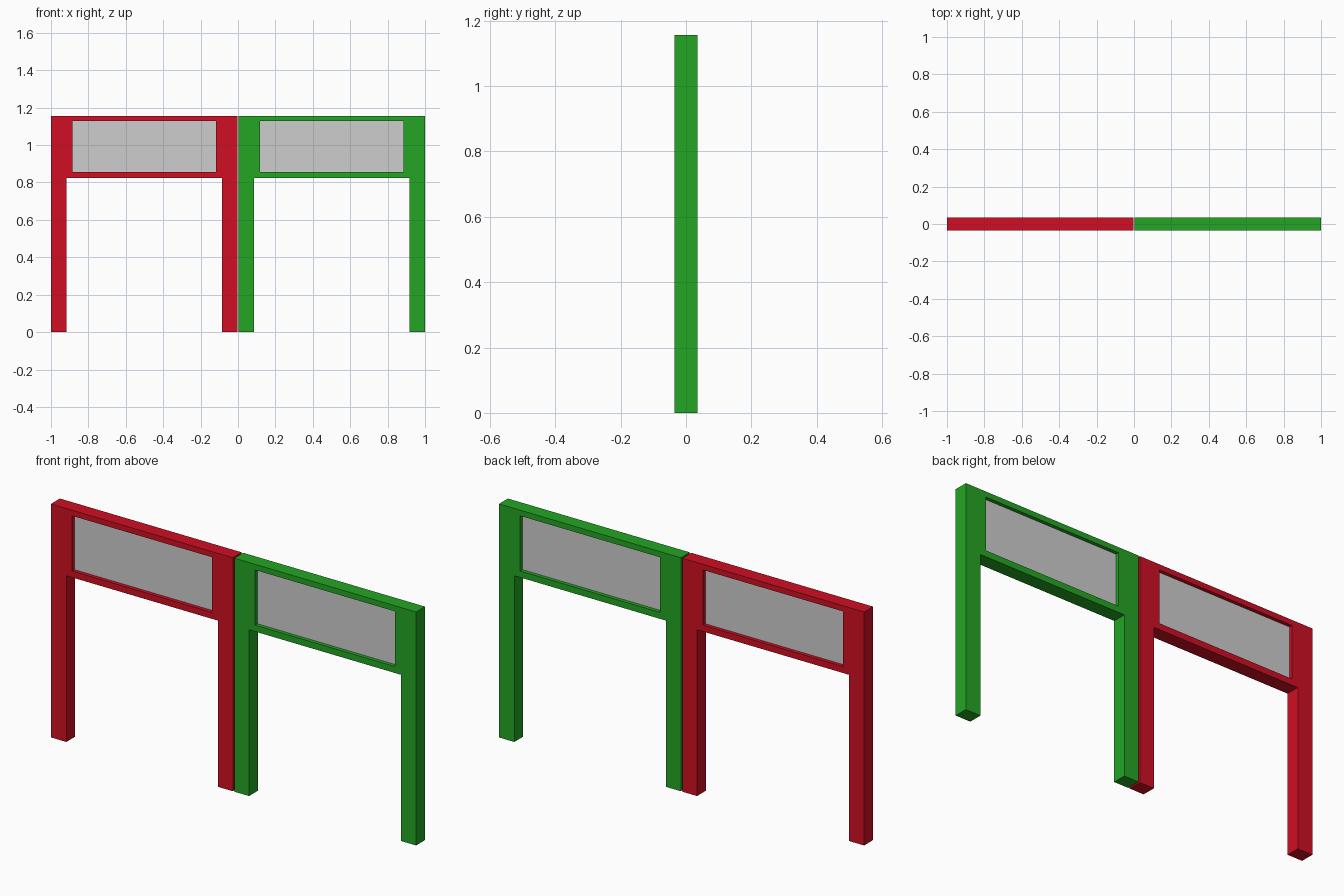
import bpy
import bmesh
from mathutils import Vector

cube = bpy.data.objects.get("Cube")
if cube:
    bpy.data.objects.remove(cube, do_unlink=True)


def material(name, srgb):
    linear = [((c / 255 + 0.055) / 1.055) ** 2.4 for c in srgb]
    mat = bpy.data.materials.new(name)
    mat.use_nodes = True
    mat.diffuse_color = (*linear, 1)
    bsdf = mat.node_tree.nodes["Principled BSDF"]
    bsdf.inputs["Base Color"].default_value = (*linear, 1)
    bsdf.inputs["Roughness"].default_value = 0.7
    return mat


RED = material("red paint", (208, 15, 35))
GREEN = material("green paint", (36, 165, 36))
GREY = material("light grey panel", (206, 206, 206))

# Overall sizes of one gate
INNER, OUTER, LEG = 0.004, 1.0, 0.081
TOP, BEAM_BOTTOM = 1.156, 0.823
WIN_X0, WIN_X1, WIN_Z0, WIN_Z1 = 0.118, 0.884, 0.855, 1.128
DEPTH, PANEL_DEPTH = 0.07, 0.034


def extruded_profile(name, loops, depth, side, mat):
    """Fill the outline loops in the xz plane and extrude them along y."""
    bm = bmesh.new()
    edges = []
    for loop in loops:
        verts = [bm.verts.new((side * x, -depth / 2, z)) for x, z in loop]
        for a, b in zip(verts, verts[1:] + verts[:1]):
            edges.append(bm.edges.new((a, b)))
    bmesh.ops.triangle_fill(bm, edges=edges, use_beauty=True)
    result = bmesh.ops.extrude_face_region(bm, geom=bm.faces[:], use_keep_orig=True)
    moved = [g for g in result["geom"] if isinstance(g, bmesh.types.BMVert)]
    bmesh.ops.translate(bm, verts=moved, vec=Vector((0, depth, 0)))
    bmesh.ops.recalc_face_normals(bm, faces=bm.faces[:])
    mesh = bpy.data.meshes.new(name)
    bm.to_mesh(mesh)
    bm.free()
    mesh.materials.append(mat)
    obj = bpy.data.objects.new(name, mesh)
    bpy.context.collection.objects.link(obj)
    return obj


# Gate outline with two legs, and the window opening in its header
outline = [(INNER, 0), (INNER + LEG, 0), (INNER + LEG, BEAM_BOTTOM),
           (OUTER - LEG - 0.003, BEAM_BOTTOM), (OUTER - LEG - 0.003, 0),
           (OUTER, 0), (OUTER, TOP), (INNER, TOP)]
window = [(WIN_X0, WIN_Z0), (WIN_X1, WIN_Z0), (WIN_X1, WIN_Z1), (WIN_X0, WIN_Z1)]

# Two mirrored gates, each with a recessed panel
for label, side, paint in (("right", -1, RED), ("left", 1, GREEN)):
    extruded_profile(label + "_gate_frame", [outline, window], DEPTH, side, paint)
    extruded_profile(label + "_header_panel", [window], PANEL_DEPTH, side, GREY)
